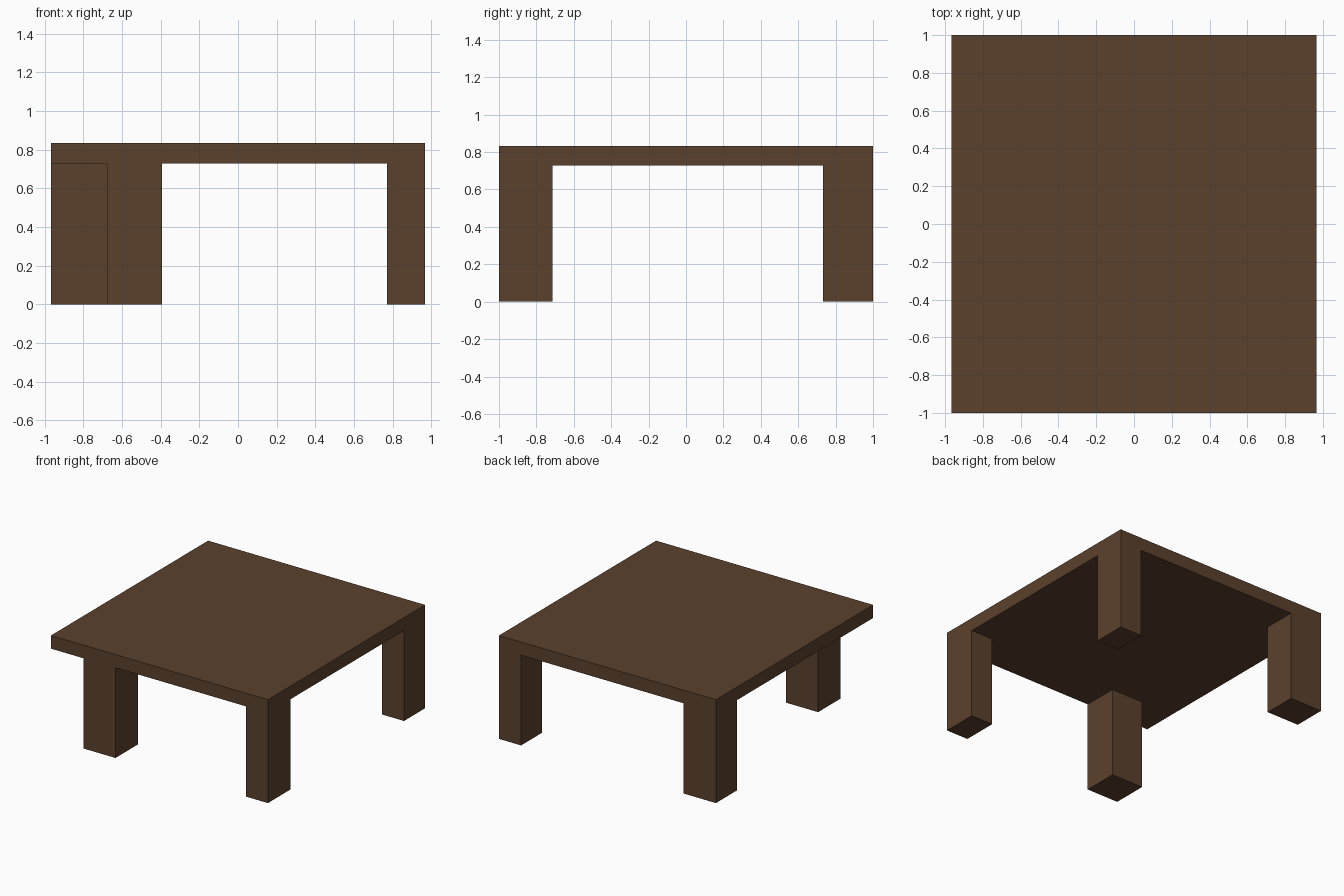
import bpy

if "Cube" in bpy.data.objects:
    bpy.data.objects.remove(bpy.data.objects["Cube"])

# Dark brown wood, used for every part
wood = bpy.data.materials.new("dark_brown_wood")
wood.diffuse_color = (0.105, 0.053, 0.027, 1.0)
wood.use_nodes = True
wood.node_tree.nodes["Principled BSDF"].inputs["Base Color"].default_value = wood.diffuse_color


def box(name, x0, x1, y0, y1, z0, z1):
    """Add a box spanning the given limits."""
    verts = [(x, y, z) for z in (z0, z1) for x, y in
             ((x0, y0), (x1, y0), (x1, y1), (x0, y1))]
    faces = [(3, 2, 1, 0), (4, 5, 6, 7)]
    faces += [(i, (i + 1) % 4, (i + 1) % 4 + 4, i + 4) for i in range(4)]
    mesh = bpy.data.meshes.new(name)
    mesh.from_pydata(verts, [], faces)
    mesh.materials.append(wood)
    obj = bpy.data.objects.new(name, mesh)
    bpy.context.collection.objects.link(obj)
    return obj


HALF_X, HALF_Y = 0.967, 1.0
UNDERSIDE, HEIGHT = 0.727, 0.833

# Table top
box("table_top", -HALF_X, HALF_X, -HALF_Y, HALF_Y, UNDERSIDE, HEIGHT)

# Legs, flush with the front and back edges; the front left one is set inwards
FRONT = (-HALF_Y, -0.715)
BACK = (0.732, HALF_Y)
legs = {
    "front_left_leg": (-0.677, -0.392, *FRONT),
    "front_right_leg": (0.77, HALF_X, *FRONT),
    "back_left_leg": (-HALF_X, -0.677, *BACK),
    "back_right_leg": (0.77, HALF_X, *BACK),
}
for name, limits in legs.items():
    box(name, *limits, 0.0, UNDERSIDE)
